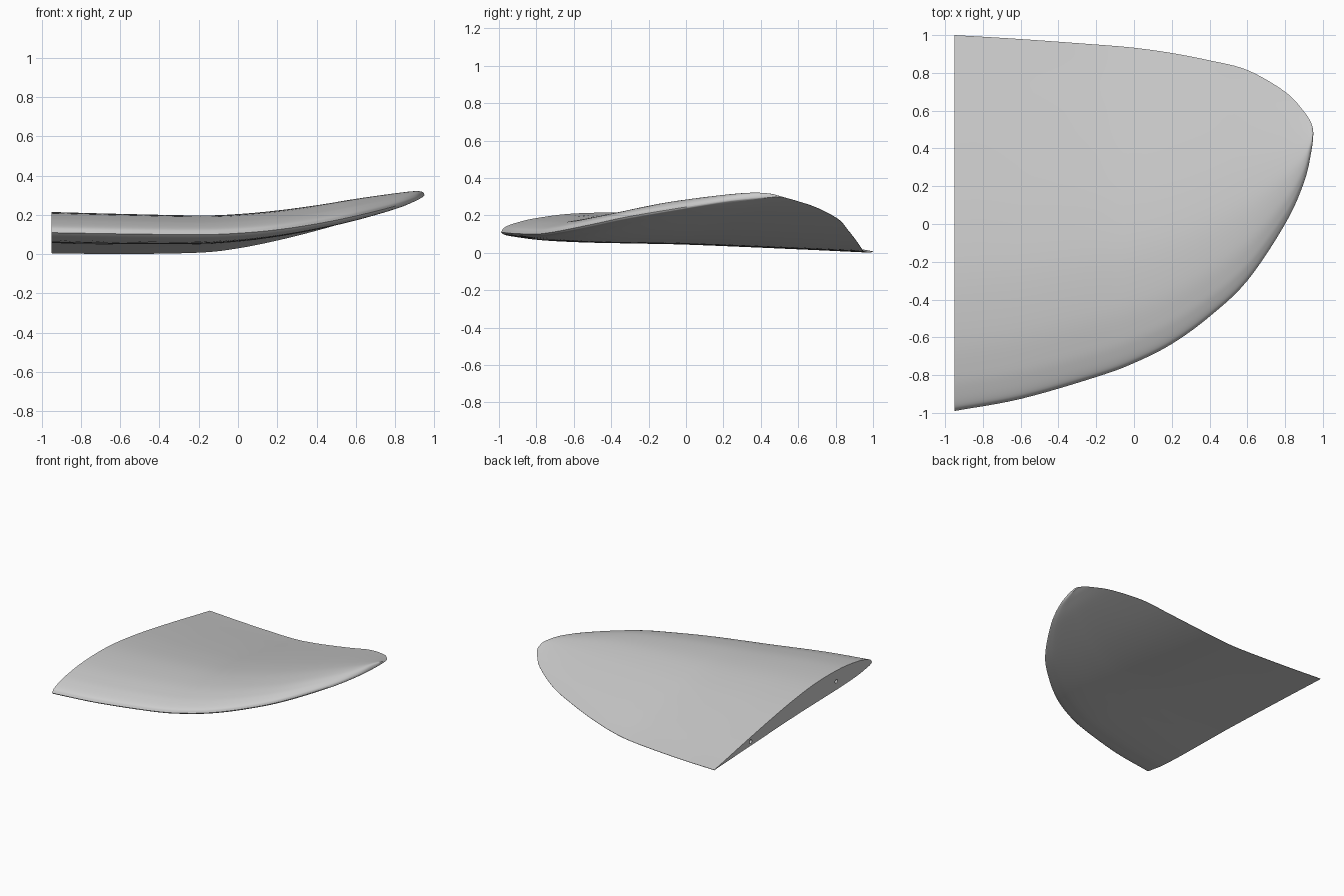
import bpy, bmesh, math
from mathutils import Vector

cube = bpy.data.objects.get("Cube")
if cube:
    bpy.data.objects.remove(cube)

# Stations along the span: x, leading y, trailing y, leading z, trailing z
STATIONS = [
    (-.95, -.99, 1, .11, .005), (-.6, -.926, .979, .104, .001),
    (-.2, -.81, .95, .1, .008), (0, -.736, .933, .107, .03),
    (.2, -.635, .905, .125, .07), (.4, -.49, .866, .155, .12),
    (.6, -.3, .815, .195, .178), (.8, 0, .7, .245, .24),
    (.9, .22, .595, .279, .276), (.94, .39, .53, .296, .294),
    (.95, .48, .48, .3, .3)]
# Section: fraction of chord, height off the chord line at the root
UPPER = [(0, 0), (.012, .03), (.05, .061), (.1, .088), (.2, .122), (.35, .14),
         (.5, .126), (.65, .095), (.8, .057), (.92, .024), (1, .003)]
LOWER = [(0, 0), (.012, -.014), (.05, -.023), (.1, -.03), (.2, -.029),
         (.35, -.019), (.5, -.01), (.8, -.003), (1, 0)]


def smooth_path(rows, steps):
    """Catmull-Rom through rows of any width."""
    pts = [Vector(r) for r in rows]
    pts = [2 * pts[0] - pts[1]] + pts + [2 * pts[-1] - pts[-2]]
    out = []
    for a, b, c, d in zip(pts, pts[1:], pts[2:], pts[3:]):
        for i in range(steps):
            t = i / steps
            out.append(b + .5 * t * ((c - a) + t * ((2 * a - 5 * b + 4 * c - d)
                                                    + t * (3 * (b - c) + d - a))))
    return out + [pts[-2]]


def make_object(name, bm, mat):
    mesh = bpy.data.meshes.new(name)
    bm.to_mesh(mesh)
    bm.free()
    obj = bpy.data.objects.new(name, mesh)
    bpy.context.collection.objects.link(obj)
    mesh.materials.append(mat)
    return obj


grey = bpy.data.materials.new("light grey")
grey.use_nodes = True
colour = (.6, .6, .6, 1)
grey.diffuse_color = colour
grey.node_tree.nodes["Principled BSDF"].inputs["Base Color"].default_value = colour

# Wing tip skin: one closed section loop per station
section = smooth_path(UPPER, 5) + smooth_path(LOWER, 5)[:0:-1]
bm = bmesh.new()
rings = []
for x, y0, y1, z0, z1 in smooth_path(STATIONS, 6):
    chord = max(y1 - y0, 0)
    thick = (chord / 2) ** .7
    rings.append([bm.verts.new((x, y0 + t * chord, z0 + t * (z1 - z0) + h * thick))
                  for t, h in section])
for a, b in zip(rings, rings[1:]):
    for i in range(len(section)):
        j = (i + 1) % len(section)
        bm.faces.new((a[i], a[j], b[j], b[i]))
bm.faces.new(rings[0])
bmesh.ops.remove_doubles(bm, verts=bm.verts, dist=.0002)
bmesh.ops.recalc_face_normals(bm, faces=bm.faces)
wing = make_object("wing_tip", bm, grey)

# Two peg holes bored into the flat root face
for name, y, z in (("front_hole_cutter", -.54, .128), ("rear_hole_cutter", .54, .058)):
    bm = bmesh.new()
    bmesh.ops.create_cone(bm, cap_ends=True, segments=24, radius1=.015, radius2=.015, depth=.5)
    bmesh.ops.rotate(bm, verts=bm.verts,
                     matrix=Vector((0, 0, 1)).rotation_difference(Vector((1, 0, 0))).to_matrix())
    bmesh.ops.translate(bm, verts=bm.verts, vec=(-.95, y, z))
    cutter = make_object(name, bm, grey)
    cutter.hide_render = True
    cutter.hide_set(True)
    cut = wing.modifiers.new(name, 'BOOLEAN')
    cut.operation = 'DIFFERENCE'
    cut.solver = 'EXACT'
    cut.object = cutter

# Smooth skin, crisp root edge
bpy.ops.object.select_all(action='DESELECT')
bpy.context.view_layer.objects.active = wing
wing.select_set(True)
bpy.ops.object.shade_smooth_by_angle(angle=math.radians(35))
